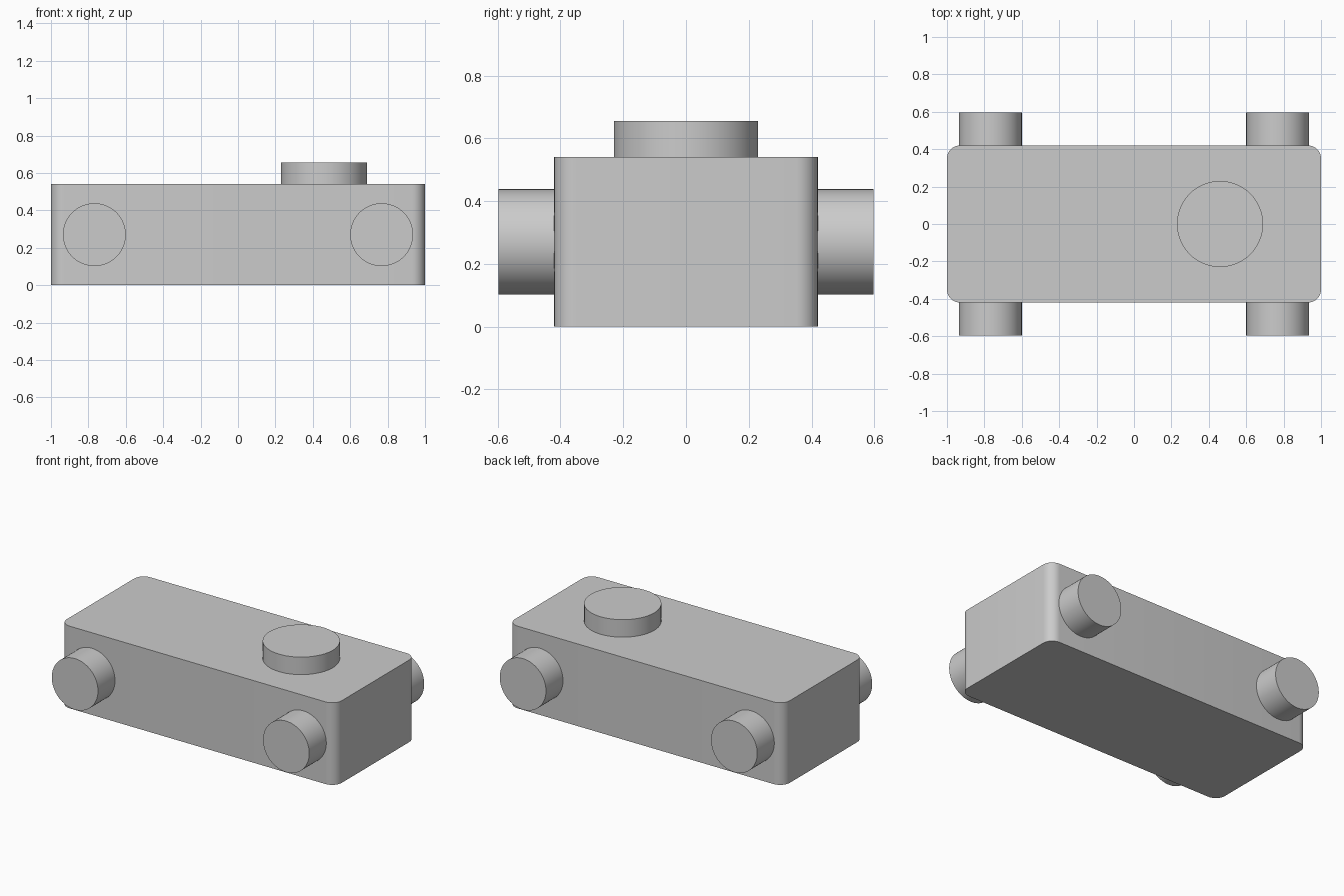
import bpy
import bmesh
from math import pi, radians
from mathutils import Matrix

if "Cube" in bpy.data.objects:
    bpy.data.objects.remove(bpy.data.objects["Cube"], do_unlink=True)

# Single material
grey = bpy.data.materials.new("plain grey")
grey.use_nodes = True
colour = (0.6, 0.6, 0.6, 1)
grey.diffuse_color = colour
grey.node_tree.nodes["Principled BSDF"].inputs["Base Color"].default_value = colour

HALF_WIDTH, HEIGHT = 0.42, 0.54


def finish(name, bm):
    """Turn a bmesh into a smooth-shaded object with sharp edges kept."""
    mesh = bpy.data.meshes.new(name)
    bm.to_mesh(mesh)
    bm.free()
    mesh.materials.append(grey)
    obj = bpy.data.objects.new(name, mesh)
    bpy.context.collection.objects.link(obj)
    bpy.ops.object.select_all(action='DESELECT')
    obj.select_set(True)
    bpy.context.view_layer.objects.active = obj
    bpy.ops.object.shade_smooth_by_angle(angle=radians(30))
    return obj


def cylinder(name, radius, depth, location, tilt=0):
    bm = bmesh.new()
    bmesh.ops.create_cone(bm, cap_ends=True, segments=64, radius1=radius,
                          radius2=radius, depth=depth,
                          matrix=Matrix.Rotation(tilt, 4, 'X'))
    obj = finish(name, bm)
    obj.location = location
    return obj


# Body: block with rounded upright edges
bm = bmesh.new()
bmesh.ops.create_cube(bm, size=1)
bmesh.ops.scale(bm, vec=(2, 2 * HALF_WIDTH, HEIGHT), verts=bm.verts)
upright = [e for e in bm.edges if abs(e.verts[0].co.z - e.verts[1].co.z) > 0.1]
bmesh.ops.bevel(bm, geom=upright, offset=0.07, segments=10, profile=0.5,
                affect='EDGES')
body = finish("body", bm)
body.location.z = HEIGHT / 2

# Wheels: four stubs, sunk slightly into the sides
OUTER, INNER = 0.597, 0.38
for end, x in (("right", -0.768), ("left", 0.768)):
    for side, sign in (("front", -1), ("back", 1)):
        cylinder(f"{side}_{end}_wheel", 0.168, OUTER - INNER,
                 (x, sign * (OUTER + INNER) / 2, HEIGHT / 2), pi / 2)

# Round cap on the top
TOP, SUNK = 0.655, 0.52
cylinder("top_cap", 0.23, TOP - SUNK, (0.46, 0, (TOP + SUNK) / 2))
